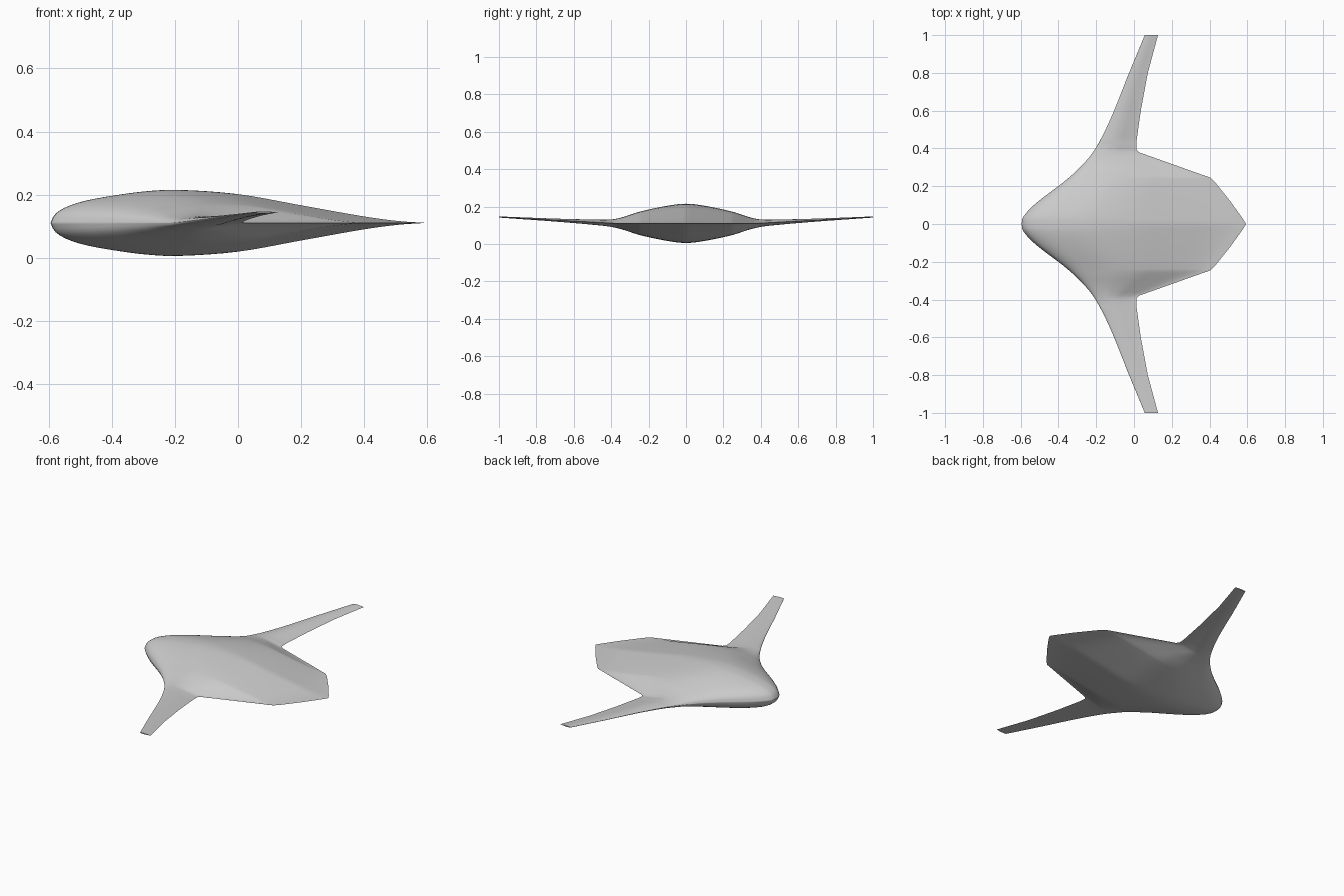
import bpy, bmesh
from math import cos, pi

cube = bpy.data.objects.get("Cube")
if cube:
    bpy.data.objects.remove(cube)

# Half-span curves: (distance from centreline, value)
LEADING = [(0, -.595), (.04, -.585), (.1, -.53), (.16, -.455), (.22, -.375),
           (.3, -.285), (.39, -.21), (.55, -.127), (.8, -.026), (1, .057)]
TRAILING = [(0, .593), (.03, .575), (.12, .51), (.22, .43), (.245, .405),
            (.38, .025), (.395, .012), (.43, .012), (.6, .036), (.8, .073), (1, .127)]
HALF_THICKNESS = [(0, .105), (.1, .094), (.25, .062), (.34, .033), (.4, .02),
                  (.5, .014), (.7, .008), (1, .003)]
MID_HEIGHT = [(0, .11), (.38, .11), (1, .144)]
# Aerofoil half profile: (chord fraction, share of greatest half thickness)
AEROFOIL = [(0, 0), (.01, .24), (.04, .47), (.09, .66), (.165, .82), (.25, .95),
            (.335, 1), (.5, .87), (.67, .53), (.84, .19), (.93, .055), (1, .003)]


def sample(curve, t, smooth=True):
    """Interpolate a curve, linearly or with averaged slopes."""
    def slope(i):
        a, b = curve[max(i - 1, 0)], curve[min(i + 1, len(curve) - 1)]
        return (b[1] - a[1]) / (b[0] - a[0])
    i = 0
    while i < len(curve) - 2 and t > curve[i + 1][0]:
        i += 1
    (x0, y0), (x1, y1) = curve[i], curve[i + 1]
    w, s = x1 - x0, (t - x0) / (x1 - x0)
    if not smooth:
        return y0 + (y1 - y0) * s
    m0 = 0 if i == 0 and curve is not AEROFOIL else slope(i)
    return ((1 + 2 * s) * (1 - s) ** 2 * y0 + s * (1 - s) ** 2 * w * m0
            + s * s * (3 - 2 * s) * y1 + s * s * (s - 1) * w * slope(i + 1))


def section(y, count=40):
    """Closed aerofoil loop at one span station."""
    d = abs(y)
    front, back = sample(LEADING, d), sample(TRAILING, d, False)
    half, mid = sample(HALF_THICKNESS, d), sample(MID_HEIGHT, d, False)
    loop = []
    for k in range(2 * count):
        angle = pi * k / count
        u = (1 + cos(angle)) / 2
        h = half * max(sample(AEROFOIL, u), .003)
        side = 0 if k == count else (1 if k < count else -1)
        loop.append((front + (back - front) * u, y, mid + side * h))
    return loop


# Span stations, closer together on the body and exact at the trailing corners
half_span = {i / 50 for i in range(20)} | {.4 + i * .03 for i in range(20)}
half_span |= {p[0] for p in TRAILING}
stations = sorted(half_span | {-y for y in half_span})

# Blended body and wings as one lofted skin
bm = bmesh.new()
rings = [[bm.verts.new(p) for p in section(y)] for y in stations]
for a, b in zip(rings, rings[1:]):
    for k in range(len(a)):
        n = (k + 1) % len(a)
        bm.faces.new((a[k], a[n], b[n], b[k]))
# Flat wing tips
bm.faces.new(rings[0])
bm.faces.new(rings[-1])
bmesh.ops.recalc_face_normals(bm, faces=bm.faces)

mesh = bpy.data.meshes.new("blended_wing_body")
bm.to_mesh(mesh)
bm.free()
aircraft = bpy.data.objects.new("blended_wing_body", mesh)
bpy.context.collection.objects.link(aircraft)

# Plain grey skin
grey = bpy.data.materials.new("light_grey")
grey.use_nodes = True
colour = (.6, .6, .6, 1)
grey.diffuse_color = colour
grey.node_tree.nodes["Principled BSDF"].inputs["Base Color"].default_value = colour
mesh.materials.append(grey)

bpy.context.view_layer.objects.active = aircraft
aircraft.select_set(True)
bpy.ops.object.shade_smooth_by_angle(angle=pi / 4)
